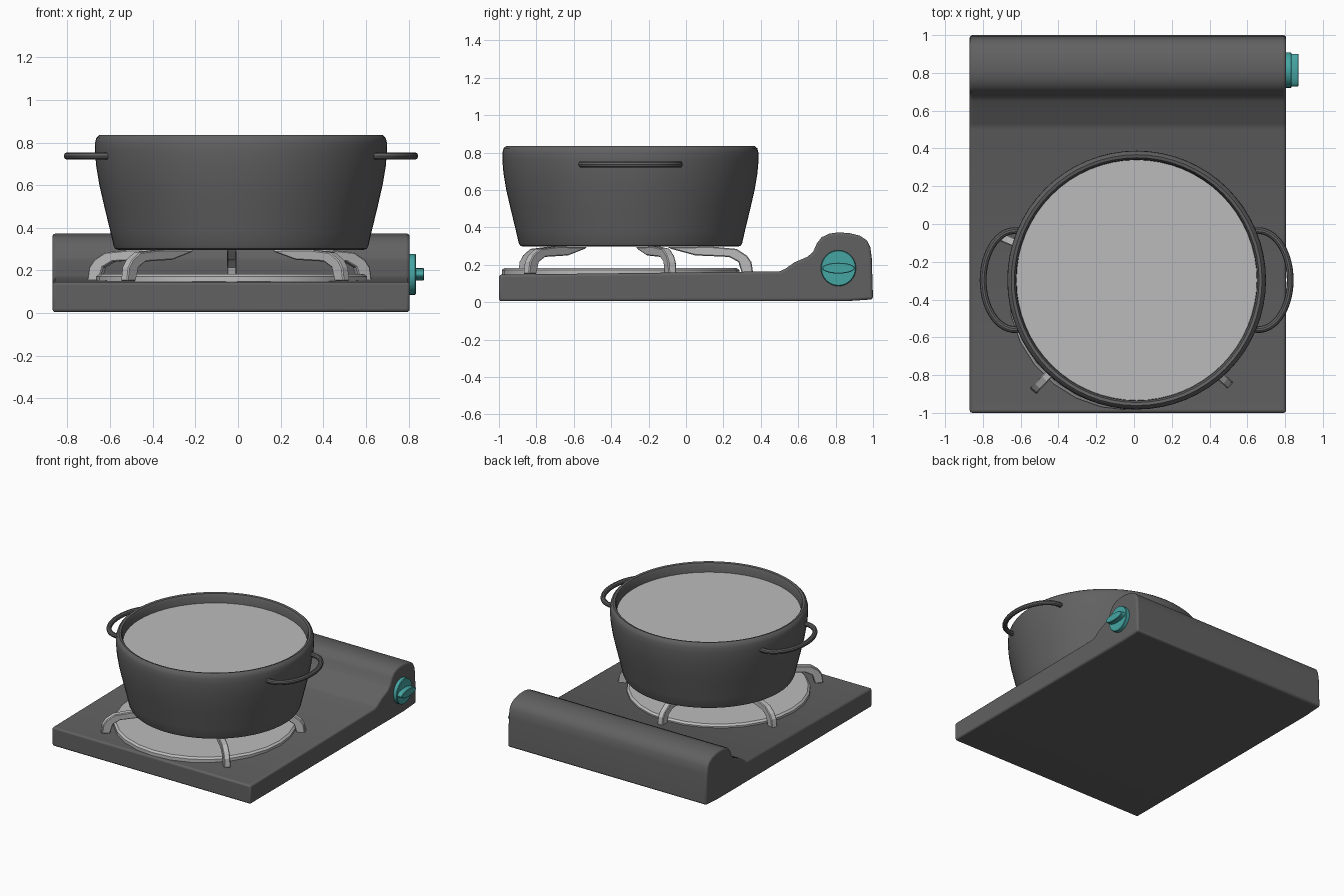
import bpy, bmesh, math
from mathutils import Vector

if "Cube" in bpy.data.objects:
    bpy.data.objects.remove(bpy.data.objects["Cube"])


def material(name, rgb):
    m = bpy.data.materials.new(name)
    m.diffuse_color = (*rgb, 1)
    m.use_nodes = True
    m.node_tree.nodes["Principled BSDF"].inputs["Base Color"].default_value = m.diffuse_color
    return m


DARK = material("dark_grey", (0.12, 0.12, 0.12))
LIGHT = material("light_grey", (0.5, 0.5, 0.5))
TEAL = material("teal", (0.06, 0.38, 0.37))


def finish(bm, name, mat, bevel=0, segments=3, smooth=35):
    bmesh.ops.recalc_face_normals(bm, faces=bm.faces)
    me = bpy.data.meshes.new(name)
    bm.to_mesh(me)
    bm.free()
    ob = bpy.data.objects.new(name, me)
    bpy.context.collection.objects.link(ob)
    me.materials.append(mat)
    if bevel:
        mod = ob.modifiers.new("bevel", "BEVEL")
        mod.width, mod.segments = bevel, segments
        mod.limit_method, mod.angle_limit = "ANGLE", math.radians(50)
    if smooth:
        bpy.ops.object.select_all(action="DESELECT")
        ob.select_set(True)
        bpy.context.view_layer.objects.active = ob
        bpy.ops.object.shade_smooth_by_angle(angle=math.radians(smooth))
    return ob


def prism(name, pts, offset, mat, **kw):
    """Extrude a closed polygon of 3D points along an offset."""
    bm = bmesh.new()
    face = bm.faces.new([bm.verts.new(p) for p in pts])
    ext = bmesh.ops.extrude_face_region(bm, geom=[face])["geom"]
    bmesh.ops.translate(bm, vec=offset, verts=[v for v in ext if isinstance(v, bmesh.types.BMVert)])
    return finish(bm, name, mat, **kw)


def lathe(name, profile, centre, mat, steps):
    """Spin an (r, z) profile around a vertical axis."""
    bm = bmesh.new()
    verts = [bm.verts.new((centre[0] + r, centre[1], z)) for r, z in profile]
    edges = [bm.edges.new(p) for p in zip(verts, verts[1:])]
    bmesh.ops.spin(bm, geom=verts + edges, cent=(*centre, 0), axis=(0, 0, 1),
                   angle=math.tau, steps=steps, use_duplicate=False)
    bmesh.ops.remove_doubles(bm, verts=bm.verts, dist=1e-4)
    return finish(bm, name, mat)


# Stove body with the raised gas compartment at the back
side = [(-1, 0.005), (-1, 0.147), (0.5, 0.165), (0.53, 0.178), (0.58, 0.213),
        (0.65, 0.243), (0.68, 0.27), (0.70, 0.315), (0.725, 0.347), (0.765, 0.366),
        (0.81, 0.373), (0.87, 0.37), (0.93, 0.355), (0.967, 0.33), (0.985, 0.295),
        (0.993, 0.24), (1, 0.015), (0.85, 0.005)]
prism("stove_body", [(-0.87, y, z) for y, z in side], Vector((1.675, 0, 0)), DARK, bevel=0.014)

# Burner plate
GRATE = Vector((-0.03, -0.35, 0))
lathe("burner_plate", [(0, 0.145), (0.635, 0.145), (0.635, 0.172), (0.62, 0.184), (0, 0.184)],
      GRATE[:2], LIGHT, 28)

# Five grate arms, each reaching from its foot towards the centre
arm = [(0, 0.15), (-0.01, 0.215), (-0.035, 0.25), (-0.09, 0.285), (-0.22, 0.297),
       (-0.46, 0.295), (-0.44, 0.285), (-0.31, 0.25), (-0.13, 0.242), (-0.08, 0.215), (-0.06, 0.15)]
feet = [(-0.70, -0.07), (0.62, -0.07), (-0.535, -0.885), (0.51, -0.855), (-0.03, 0.36)]
for i, foot in enumerate(feet):
    foot = Vector((*foot, 0))
    out = (foot - GRATE).normalized()
    wide = out.cross(Vector((0, 0, 1))) * 0.045
    prism(f"grate_arm_{i + 1}", [foot + out * r - wide / 2 + Vector((0, 0, z)) for r, z in arm],
          wide, LIGHT, bevel=0.006, segments=1, smooth=0)

# Pot and its contents
POT = (0.014, -0.297)
lathe("pot", [(0, 0.297), (0.575, 0.297), (0.59, 0.302), (0.598, 0.318), (0.612, 0.38),
              (0.641, 0.5), (0.664, 0.6), (0.679, 0.69), (0.685, 0.76), (0.684, 0.80),
              (0.678, 0.823), (0.664, 0.836), (0.648, 0.832), (0.639, 0.815), (0.635, 0.74)],
      POT, DARK, 64)
lathe("pot_contents", [(0, 0.74), (0.637, 0.74), (0.637, 0.765), (0, 0.765)], POT, LIGHT, 64)

# Two looped handles
for label, s in (("left", -1), ("right", 1)):
    bm = bmesh.new()
    rings = []
    for k in range(29):
        a = math.radians(-100 + 200 * k / 28)
        c = Vector((POT[0] + s * (0.645 + 0.168 * math.cos(a)), POT[1] + 0.262 * math.sin(a), 0.737))
        n = Vector((s * math.cos(a) / 0.168, math.sin(a) / 0.262, 0)).normalized()
        ring = []
        for j in range(10):
            t = math.tau * j / 10
            ring.append(bm.verts.new(c + 0.018 * (n * math.cos(t) + Vector((0, 0, math.sin(t))))))
        rings.append(ring)
    for a, b in zip(rings, rings[1:]):
        for j in range(10):
            bm.faces.new((a[j], a[(j + 1) % 10], b[(j + 1) % 10], b[j]))
    bm.faces.new(rings[0])
    bm.faces.new(rings[-1])
    finish(bm, f"{label}_handle", DARK)

# Control knob: round base and lens-shaped grip
KY, KZ = 0.815, 0.182
circle = [math.tau * k / 32 for k in range(32)]
prism("knob_base", [(0.79, KY + 0.094 * math.cos(a), KZ + 0.096 * math.sin(a)) for a in circle],
      Vector((0.044, 0, 0)), TEAL, bevel=0.004, segments=1)
lens = [(KY + 0.086 * math.cos(a), KZ + 0.029 * math.sin(a)) for a in circle]
prism("knob_grip", [(0.83, y, z) for y, z in lens], Vector((0.042, 0, 0)), TEAL,
      bevel=0.003, segments=1)
